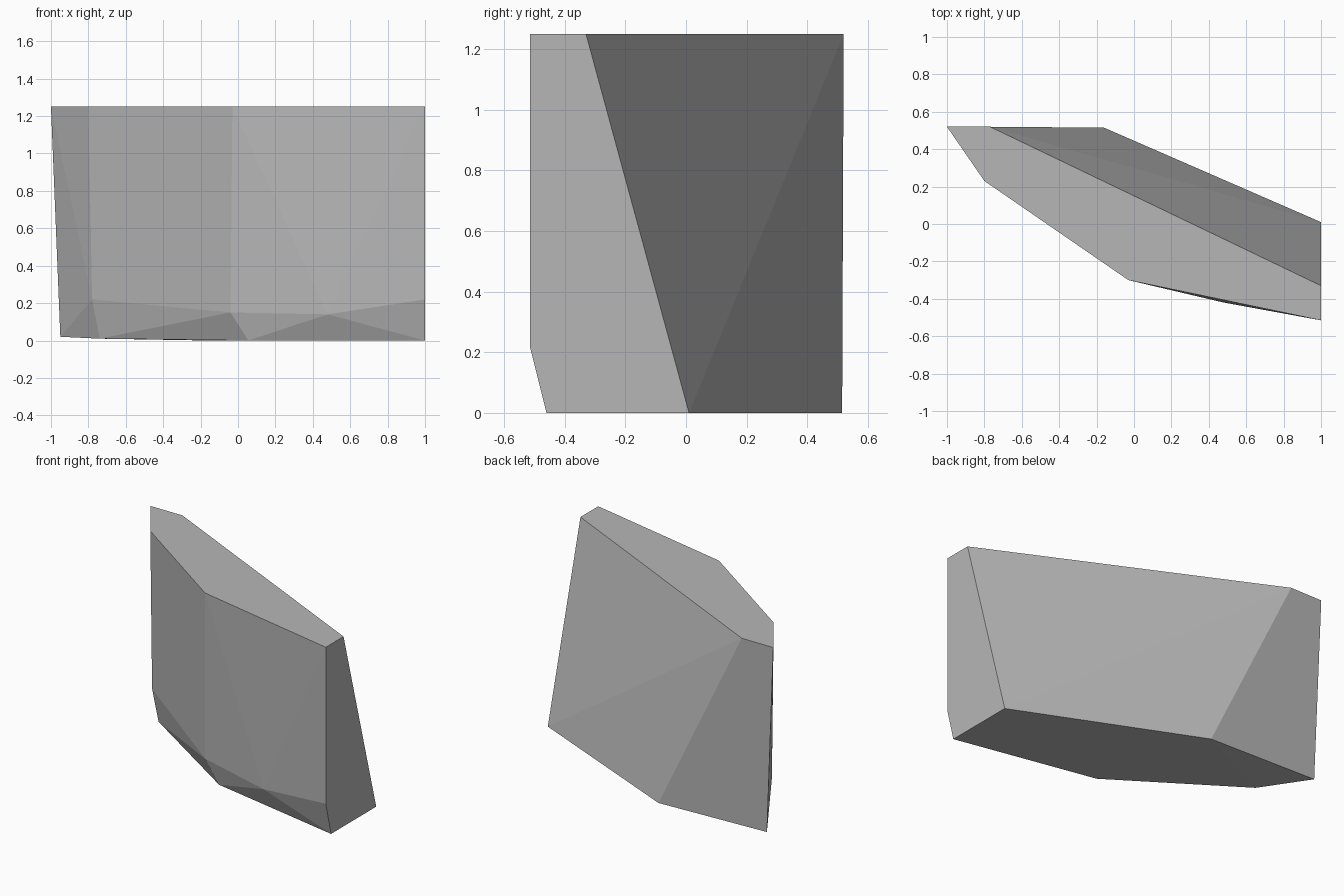
import bpy
import bmesh

old = bpy.data.objects.get("Cube")
if old:
    bpy.data.objects.remove(old, do_unlink=True)

# Single stone colour
stone = bpy.data.materials.new("stone_grey")
stone.use_nodes = True
grey = (0.47, 0.47, 0.47, 1.0)
stone.diffuse_color = grey
bsdf = stone.node_tree.nodes["Principled BSDF"]
bsdf.inputs["Base Color"].default_value = grey
bsdf.inputs["Roughness"].default_value = 0.9

HEIGHT = 1.25

# Flat top outline
top = [(-1, 0.52), (-0.8, 0.23), (-0.03, -0.3), (1, -0.515),
       (1, -0.33), (-0.77, 0.52)]

# Corners above the chipped lower front edge
chips = [(-0.78, 0.22, 0.22), (-0.04, -0.285, 0.15),
         (0.48, -0.42, 0.14), (1, -0.515, 0.22)]

# Base outline, shifted towards the back
base = [(-0.95, 0.515, 0.02), (-0.74, 0.23, 0.01), (0.055, -0.275, 0),
        (1, -0.46, 0), (1, 0.01, 0), (-0.16, 0.515, 0)]

# Wrap the corners into one faceted slab
bm = bmesh.new()
for corner in [(x, y, HEIGHT) for x, y in top] + chips + base:
    bm.verts.new(corner)
bmesh.ops.convex_hull(bm, input=bm.verts[:])
bmesh.ops.dissolve_limit(bm, angle_limit=0.002, verts=bm.verts[:], edges=bm.edges[:])
bmesh.ops.recalc_face_normals(bm, faces=bm.faces[:])

mesh = bpy.data.meshes.new("rock_slab")
bm.to_mesh(mesh)
bm.free()
mesh.materials.append(stone)
slab = bpy.data.objects.new("rock_slab", mesh)
bpy.context.collection.objects.link(slab)
